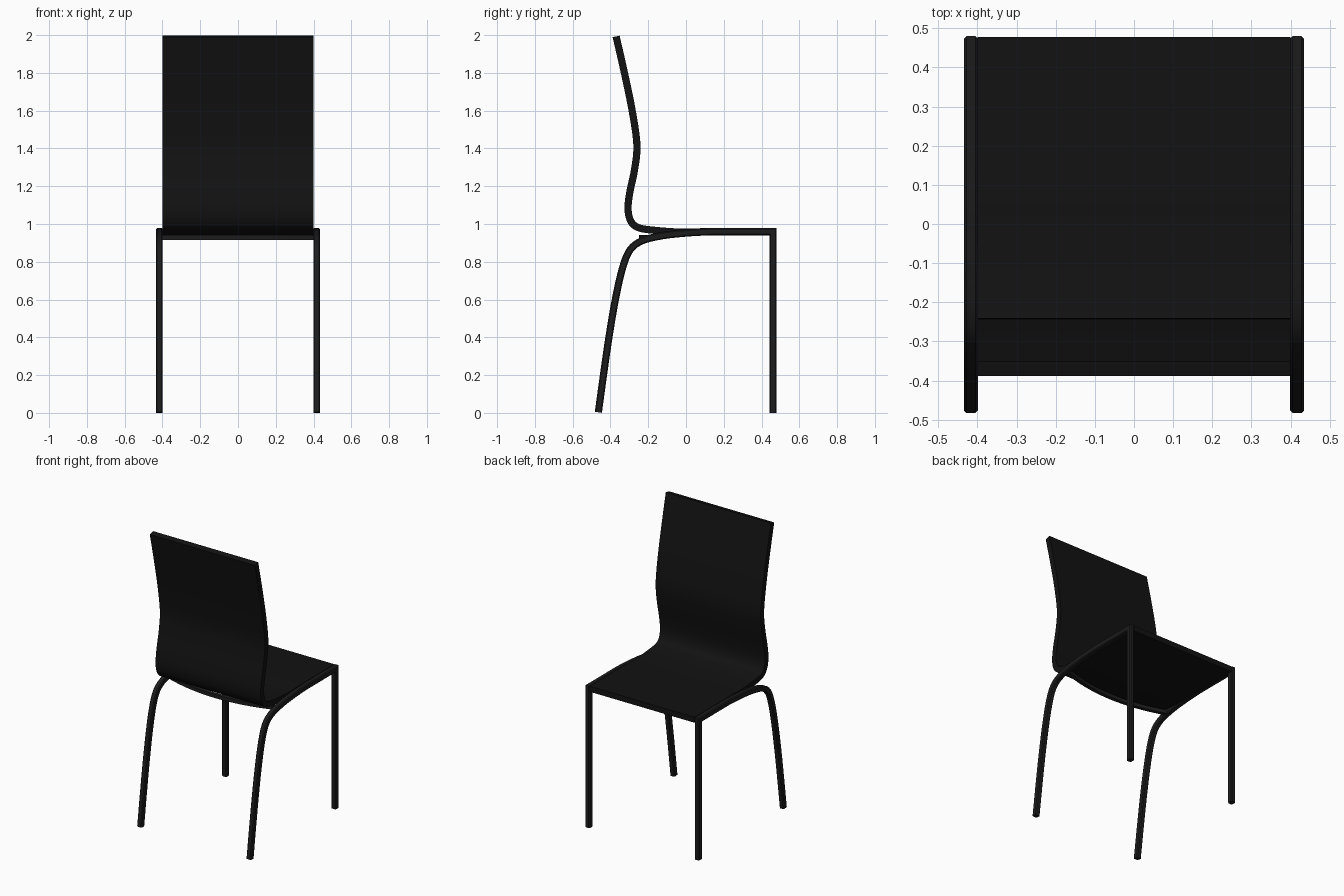
import bpy, bmesh, math
from mathutils import Vector

if "Cube" in bpy.data.objects:
    bpy.data.objects.remove(bpy.data.objects["Cube"])


def smooth_path(pts, steps=6):
    """Catmull-Rom curve through the given points."""
    p = [Vector(q) for q in pts]
    p = [2 * p[0] - p[1]] + p + [2 * p[-1] - p[-2]]
    out = []
    for i in range(1, len(p) - 2):
        a, b, c, d = p[i - 1:i + 3]
        for k in range(steps):
            t = k / steps
            out.append(0.5 * (2 * b + (c - a) * t + (2 * a - 5 * b + 4 * c - d) * t * t
                              + (3 * b - a - 3 * c + d) * t ** 3))
    return out + [p[-2]]


def sweep(name, path, axis, section, mat):
    """Mitred sweep of a section (along axis, along normal) on a planar path."""
    axis = Vector(axis)
    bm = bmesh.new()
    rings = []
    for i, p in enumerate(path):
        t0 = (p - path[i - 1]).normalized() if i else None
        t1 = (path[i + 1] - p).normalized() if i < len(path) - 1 else None
        t0, t1 = t0 or t1, t1 or t0
        t = (t0 + t1).normalized()
        n = t.cross(axis) / t.dot(t0)
        rings.append([bm.verts.new(p + axis * a + n * c) for a, c in section])
    m = len(section)
    for r, s in zip(rings, rings[1:]):
        for j in range(m):
            bm.faces.new((r[j], r[(j + 1) % m], s[(j + 1) % m], s[j]))
    bm.faces.new(rings[0][::-1])
    bm.faces.new(rings[-1])
    bmesh.ops.recalc_face_normals(bm, faces=bm.faces)
    me = bpy.data.meshes.new(name)
    bm.to_mesh(me)
    bm.free()
    me.materials.append(mat)
    ob = bpy.data.objects.new(name, me)
    bpy.context.collection.objects.link(ob)
    bpy.ops.object.select_all(action='DESELECT')
    ob.select_set(True)
    bpy.context.view_layer.objects.active = ob
    bpy.ops.object.shade_smooth_by_angle(angle=math.radians(30))
    return ob


def rect(w, h, c=0.0):
    """Rectangle section, optionally with chamfered corners."""
    w, h = w / 2, h / 2
    if not c:
        return [(-w, -h), (w, -h), (w, h), (-w, h)]
    return [(-w + c, -h), (w - c, -h), (w, -h + c), (w, h - c),
            (w - c, h), (-w + c, h), (-w, h - c), (-w, -h + c)]


def material(name, v):
    m = bpy.data.materials.new(name)
    m.diffuse_color = (v, v, v, 1)
    m.use_nodes = True
    m.node_tree.nodes["Principled BSDF"].inputs["Base Color"].default_value = m.diffuse_color
    return m


shell_mat = material("black_shell", 0.006)
frame_mat = material("dark_frame", 0.012)

# One-piece backrest and seat shell
profile = [(-0.37, 1.993), (-0.326, 1.8), (-0.285, 1.6), (-0.26, 1.42), (-0.272, 1.29),
           (-0.297, 1.17), (-0.307, 1.08), (-0.292, 1.015), (-0.25, 0.98), (-0.16, 0.966),
           (-0.03, 0.957), (0.12, 0.959), (0.478, 0.959)]
sweep("seat_and_backrest", smooth_path([(0, y, z) for y, z in profile]),
      (1, 0, 0), rect(0.80, 0.038), shell_mat)

# Side frame: rear leg, rail and front leg in one bent bar, mirrored
bend = [(-0.464, 0.003), (-0.437, 0.2), (-0.408, 0.4), (-0.374, 0.6), (-0.338, 0.76),
        (-0.298, 0.86), (-0.235, 0.91), (-0.13, 0.937), (0.0, 0.952), (0.14, 0.96)]
path = smooth_path([(0.4165, y, z) for y, z in bend])
path += [Vector((0.4165, 0.461, 0.96)), Vector((0.4165, 0.461, 0))]
side = sweep("side_frame_legs", path, (1, 0, 0), rect(0.035, 0.038, 0.006), frame_mat)
mir = side.modifiers.new("mirror", 'MIRROR')
mir.use_axis = (True, False, False)
side.modifiers["mirror"].mirror_object = None

# Bowed crossbar under the rear of the seat
bow = [Vector((x, -0.237 + 0.07 * (x / 0.4) ** 2, 0.928))
       for x in [-0.405 + 0.81 * i / 16 for i in range(17)]]
sweep("rear_crossbar", bow, (0, 0, 1), rect(0.025, 0.025), frame_mat)
